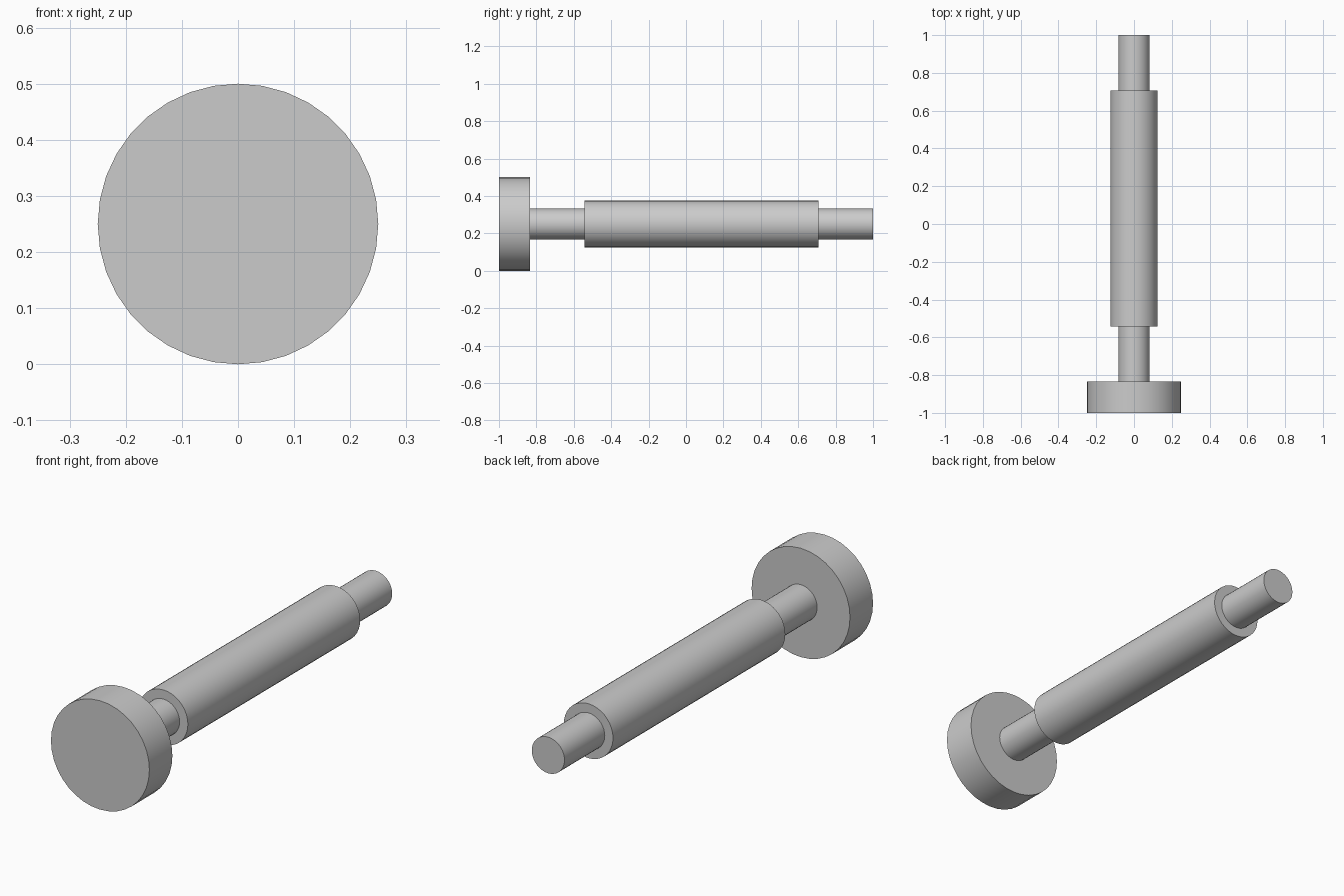
import bpy
import math

if "Cube" in bpy.data.objects:
    bpy.data.objects.remove(bpy.data.objects["Cube"])

SIDES = 36
AXIS_Z = 0.25

grey = bpy.data.materials.new("plain grey")
grey.diffuse_color = (0.6, 0.6, 0.6, 1.0)
grey.use_nodes = True
grey.node_tree.nodes["Principled BSDF"].inputs["Base Color"].default_value = grey.diffuse_color


def cylinder(name, radius, y0, y1):
    """Capped cylinder lying along y, from y0 to y1."""
    bpy.ops.mesh.primitive_cylinder_add(
        vertices=SIDES, radius=radius, depth=y1 - y0,
        location=(0, (y0 + y1) / 2, AXIS_Z), rotation=(math.pi / 2, 0, 0))
    obj = bpy.context.object
    obj.name = name
    obj.data.materials.append(grey)
    bpy.ops.object.shade_smooth_by_angle(angle=math.radians(30))
    return obj


# Wide disc at the front
cylinder("head", 0.25, -1.0, -0.833)
# Thin shaft between head and sleeve
cylinder("neck", 0.083, -0.833, -0.542)
# Thick middle section
cylinder("sleeve", 0.125, -0.542, 0.708)
# Thin shaft at the back
cylinder("tip", 0.083, 0.708, 1.0)
